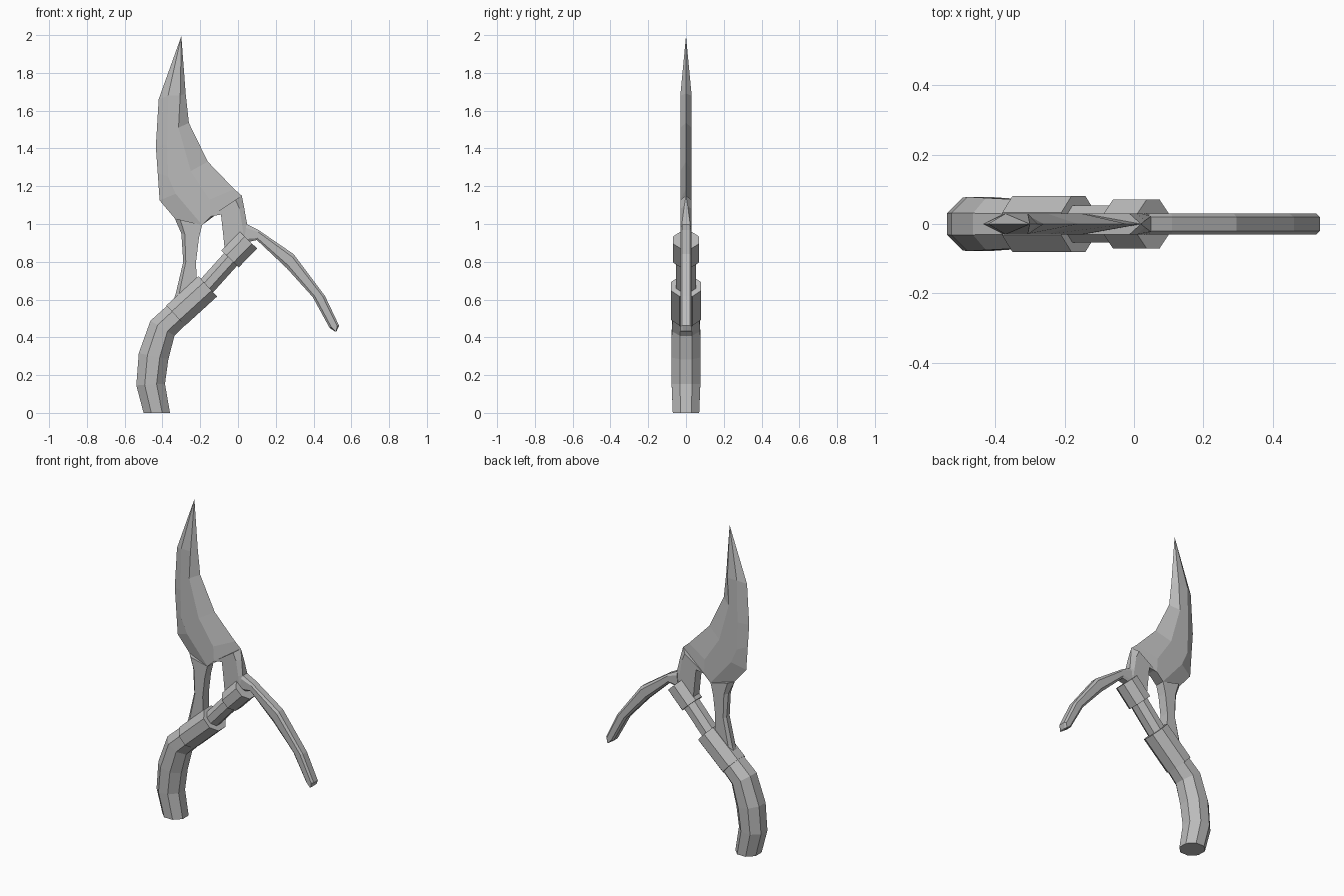
import bpy, bmesh, math
from mathutils import Vector

if "Cube" in bpy.data.objects:
    bpy.data.objects.remove(bpy.data.objects["Cube"])

grey = bpy.data.materials.new("plain_grey")
grey.use_nodes = True
colour = (0.5, 0.5, 0.5, 1)
grey.diffuse_color = colour
grey.node_tree.nodes["Principled BSDF"].inputs["Base Color"].default_value = colour


def loft(name, rings):
    """Skin a list of equal-length closed rings and cap both ends."""
    bm = bmesh.new()
    loops = [[bm.verts.new(p) for p in ring] for ring in rings]
    n = len(loops[0])
    for a, b in zip(loops, loops[1:]):
        for i in range(n):
            j = (i + 1) % n
            bm.faces.new((a[i], a[j], b[j], b[i]))
    bm.faces.new(loops[0])
    bm.faces.new(loops[-1])
    bmesh.ops.remove_doubles(bm, verts=bm.verts, dist=0.0005)
    bmesh.ops.recalc_face_normals(bm, faces=bm.faces)
    mesh = bpy.data.meshes.new(name)
    bm.to_mesh(mesh)
    bm.free()
    mesh.materials.append(grey)
    obj = bpy.data.objects.new(name, mesh)
    bpy.context.collection.objects.link(obj)
    return obj


def tube(name, path, flat_start=False):
    """Octagonal tube along (x, z, in-plane radius, y radius) points."""
    pts = [Vector((p[0], 0, p[1])) for p in path]
    rings = []
    for i, (p, spec) in enumerate(zip(pts, path)):
        tangent = Vector()
        if i > 0:
            tangent += (p - pts[i - 1]).normalized()
        if i < len(pts) - 1:
            tangent += (pts[i + 1] - p).normalized()
        if i == 0 and flat_start:
            tangent = Vector((0, 0, 1))
        tangent.normalize()
        side = Vector((tangent.z, 0, -tangent.x))
        ring = []
        for k in range(8):
            a = math.pi / 8 + k * math.pi / 4
            corner = 1 / math.cos(math.pi / 8)
            ring.append(p + side * spec[2] * corner * math.cos(a)
                        + Vector((0, spec[3] * corner * math.sin(a), 0)))
        rings.append(ring)
    return loft(name, rings)


def plate(name, rows):
    """Bevelled plate from rows of (x, z, half thickness), mirrored in y."""
    return loft(name, [[(x, -t, z) for x, z, t in row]
                       + [(x, t, z) for x, z, t in reversed(row)] for row in rows])


def ribbon(name, rows, bevel=0.2, face=0.03):
    """Plate whose rows are (left x, left z, right x, right z, edge thickness left, right)."""
    full = []
    for lx, lz, rx, rz, el, er in rows:
        dx, dz = (rx - lx) * bevel, (rz - lz) * bevel
        full.append([(lx, lz, el), (lx + dx, lz + dz, face),
                     (rx - dx, rz - dz, face), (rx, rz, er)])
    return plate(name, full)


# Curved grip and straight shaft with two collars
tube("grip", [(-.43, 0, .07, .07), (-.4625, .15, .076, .076), (-.447, .3, .08, .078),
              (-.4, .448, .075, .075), (-.31, .533, .069, .07)], flat_start=True)
tube("lower_collar", [(-.33, .515, .073, .08), (-.16, .67, .073, .08)])
tube("shaft", [(-.2, .634, .048, .053), (-.02, .834, .048, .053)])
tube("upper_collar", [(-.042, .815, .064, .07), (.055, .915, .064, .07)])

# Blade: sharp back edge, flat cheek, wide bevel to the cutting edge
T = .03
plate("blade", [
    [(-.3, 1.995, 0)] * 4,
    [(-.42, 1.66, 0), (-.37, 1.68, T), (-.306, 1.68, T), (-.277, 1.69, 0)],
    [(-.435, 1.41, 0), (-.375, 1.42, T), (-.315, 1.51, T), (-.26, 1.535, 0)],
    [(-.425, 1.27, 0), (-.37, 1.25, T), (-.25, 1.28, T), (-.16, 1.33, 0)],
    [(-.415, 1.125, 0), (-.33, 1.16, T), (-.15, 1.13, T), (-.02, 1.185, 0)],
    [(-.335, 1.03, 0), (-.19, .995, T), (-.145, 1.04, T), (.02, 1.15, 0)],
])

# Supports joining the blade to the shaft
ribbon("rear_strut", [
    (-.335, 1.03, -.19, .995, 0, T), (-.3, .95, -.207, .925, .012, T),
    (-.29, .8, -.222, .8, .015, T), (-.33, .63, -.22, .72, .015, T),
    (-.35, .57, -.21, .66, .015, T)])
ribbon("front_neck", [
    (-.145, 1.04, .02, 1.15, T, 0), (-.09, 1.05, .032, 1.09, T, .01),
    (-.08, .96, .048, 1.0, T, .022), (-.07, .86, .06, .92, T, .022)])

# Curved hook sweeping forward and down
ribbon("hook", [
    (.03, .9, .045, 1.0, .02, .02), (.1, .915, .11, .967, .02, .02),
    (.257, .767, .295, .84, .02, .02), (.395, .614, .46, .62, .02, .02),
    (.485, .45, .535, .462, .02, .02), (.515, .43, .522, .433, .012, .012)])
